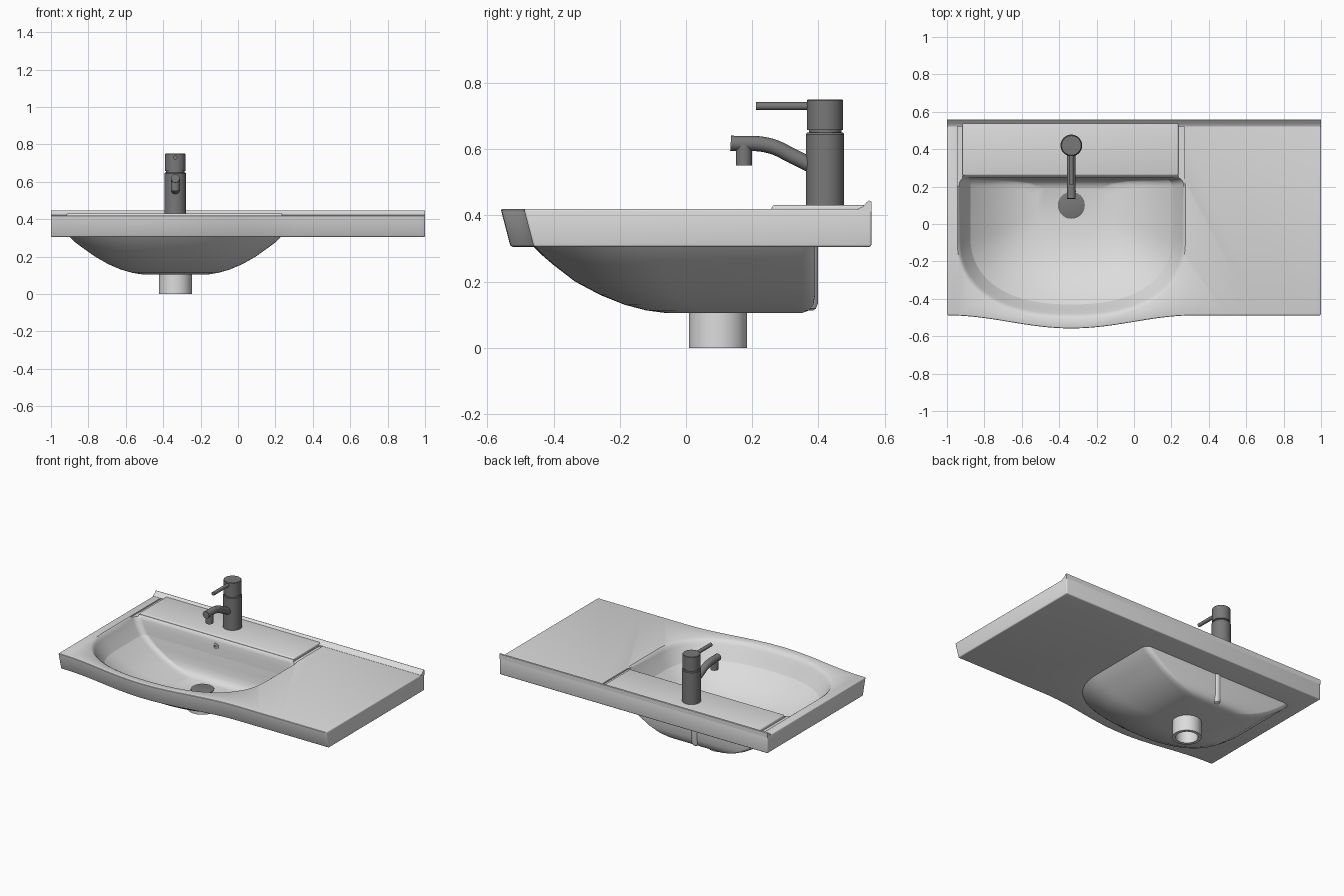
import bpy, bmesh
from math import sin, cos, pi, radians
from mathutils import Vector

cube = bpy.data.objects.get("Cube")
if cube:
    bpy.data.objects.remove(cube, do_unlink=True)

CENTRE = -0.335  # shared centre line of bowl, drain and tap


def make_material(name, value):
    mat = bpy.data.materials.new(name)
    mat.use_nodes = True
    colour = (value, value, value, 1)
    mat.diffuse_color = colour
    mat.node_tree.nodes["Principled BSDF"].inputs["Base Color"].default_value = colour
    return mat


ceramic = make_material("white ceramic", 0.72)
metal = make_material("dark grey metal", 0.19)


def loft(name, rings, mat, closed=False):
    """Skin a list of equal rings; cap the ends unless the loft closes on itself."""
    bm = bmesh.new()
    loops = [[bm.verts.new(p) for p in ring] for ring in rings]
    pairs = list(zip(loops, loops[1:]))
    if closed:
        pairs.append((loops[-1], loops[0]))
    for a, b in pairs:
        for i in range(len(a)):
            j = (i + 1) % len(a)
            bm.faces.new((a[i], a[j], b[j], b[i]))
    if not closed:
        bm.faces.new(loops[0])
        bm.faces.new(loops[-1])
    bmesh.ops.recalc_face_normals(bm, faces=bm.faces)
    mesh = bpy.data.meshes.new(name)
    bm.to_mesh(mesh)
    bm.free()
    mesh.materials.append(mat)
    obj = bpy.data.objects.new(name, mesh)
    bpy.context.collection.objects.link(obj)
    return obj


def turned(name, profile, y, mat, closed=False, sides=48):
    """Turn (radius, z) points about a vertical axis on the centre line."""
    rings = [[(CENTRE + r * cos(2 * pi * i / sides), y + r * sin(2 * pi * i / sides), z)
              for i in range(sides)] for r, z in profile]
    return loft(name, rings, mat, closed)


def box(name, low, high, mat):
    corners = [(0, 0), (1, 0), (1, 1), (0, 1)]
    pick = (low, high)
    rings = [[(pick[i][0], pick[j][1], z) for i, j in corners] for z in (low[2], high[2])]
    return loft(name, rings, mat)


def tube(name, points, radius, mat):
    curve = bpy.data.curves.new(name, "CURVE")
    curve.dimensions = "3D"
    curve.bevel_depth = radius
    curve.bevel_resolution = 6
    curve.use_fill_caps = True
    spline = curve.splines.new("BEZIER")
    spline.bezier_points.add(len(points) - 1)
    for knot, (y, z) in zip(spline.bezier_points, points):
        knot.co = Vector((CENTRE, y, z))
        knot.handle_left_type = knot.handle_right_type = "AUTO"
    curve.materials.append(mat)
    obj = bpy.data.objects.new(name, curve)
    bpy.context.collection.objects.link(obj)
    bpy.ops.object.select_all(action="DESELECT")
    obj.select_set(True)
    bpy.context.view_layer.objects.active = obj
    bpy.ops.object.convert(target="MESH")
    return bpy.context.view_layer.objects.active


def apply(obj, kind, **settings):
    mod = obj.modifiers.new(kind.lower(), kind)
    for key, value in settings.items():
        setattr(mod, key, value)
    bpy.context.view_layer.objects.active = obj
    bpy.ops.object.modifier_apply(modifier=mod.name)


def round_edges(obj, width, segments=3):
    apply(obj, "BEVEL", width=width, segments=segments, limit_method="ANGLE",
          angle_limit=radians(40))


def bowl_ring(z, half, front, back, corner=0.04):
    """D-shaped outline: square back with small corners, rounded front."""
    depth = half * 0.69
    mid = front + depth
    ring = []
    for i in range(49):
        t = pi * i / 48
        c, s = cos(t), max(sin(t), 0)
        x = half * abs(c) ** 0.85 * (1 if c > 0 else -1)
        ring.append((CENTRE + x, mid - depth * s ** 0.85, z))
    for side, start in ((-1, pi), (1, pi / 2)):
        for i in range(7):
            t = start - pi / 2 * i / 6
            ring.append((CENTRE + side * (half - corner) + corner * cos(t),
                         back - corner + corner * sin(t), z))
    return ring


# Countertop with a wavy, inward-leaning front edge
def front_edge(x):
    off = min(abs(x - CENTRE) / 0.665, 1)
    return -0.49 - 0.035 * (1 + cos(pi * off))


def top_ring(z, lean):
    xs = [-1 + i / 32 for i in range(65)]
    return [(x, front_edge(x) + lean, z) for x in xs] + [(1, 0.56, z), (-1, 0.56, z)]


countertop = loft("countertop", [top_ring(0.305, 0.03), top_ring(0.42, 0)], ceramic)
round_edges(countertop, 0.007)

# Bowl shell, hollowed by the same cutter that opens the countertop
outer = [(0.305, 0.565, -0.46, 0.39), (0.28, 0.54, -0.435, 0.39), (0.25, 0.5, -0.4, 0.39),
         (0.2, 0.43, -0.335, 0.39), (0.16, 0.36, -0.26, 0.39), (0.13, 0.29, -0.185, 0.385),
         (0.113, 0.23, -0.12, 0.372), (0.105, 0.18, -0.06, 0.35)]
inner = [(0.45, 0.63, -0.525, 0.27), (0.42, 0.61, -0.505, 0.258), (0.412, 0.6, -0.492, 0.25),
         (0.395, 0.592, -0.48, 0.246), (0.36, 0.575, -0.462, 0.243), (0.305, 0.54, -0.43, 0.24),
         (0.25, 0.475, -0.37, 0.238), (0.2, 0.395, -0.295, 0.236), (0.165, 0.32, -0.215, 0.23),
         (0.143, 0.25, -0.135, 0.218), (0.13, 0.18, -0.05, 0.19)]
bowl = loft("bowl", [bowl_ring(*level) for level in outer], ceramic)
cutter = loft("bowl_cutter", [bowl_ring(*level) for level in inner], ceramic)
grooves = [box("groove_cutter", (x, 0.2, 0.411), (x + 0.028, 0.52, 0.5), ceramic)
           for x in (-0.945, 0.238)]
for target, tools in ((bowl, [cutter]), (countertop, [cutter] + grooves)):
    for tool in tools:
        apply(target, "BOOLEAN", object=tool, operation="DIFFERENCE", solver="EXACT")
for tool in [cutter] + grooves:
    bpy.data.objects.remove(tool, do_unlink=True)

# Raised tap deck and the upstand along the back
deck = box("tap_deck", (-0.917, 0.259, 0.408), (0.237, 0.55, 0.431), ceramic)
round_edges(deck, 0.008)
lip = [(0.52, 0.41), (0.52, 0.421), (0.535, 0.427), (0.546, 0.44), (0.553, 0.445),
       (0.56, 0.442), (0.56, 0.41)]
loft("back_upstand", [[(x, y, z) for y, z in lip] for x in (-1, 1)], ceramic)

# Overflow channel behind the bowl and overflow ring inside it
turned("overflow_channel", [(0.01, 0.112), (0.02, 0.118), (0.027, 0.135), (0.027, 0.31)],
       0.372, ceramic)
overflow = turned("overflow_ring", [(0.012, 0), (0.012, 0.007), (0.02, 0.007), (0.02, 0)],
                  0, ceramic, closed=True)
hole = turned("overflow_hole", [(0.012, 0), (0.012, 0.002)], 0, metal)
for part in (overflow, hole):
    part.rotation_euler.x = radians(90)
    part.location = (0, 0.245, 0.365)

# Drain pipe and strainer
turned("drain_pipe", [(0.088, 0), (0.088, 0.11), (0.068, 0.11), (0.068, 0)], 0.097,
       ceramic, closed=True)
turned("drain_strainer", [(0.072, 0.125), (0.072, 0.134), (0.06, 0.138)], 0.1, metal)

# Tap: body, lever head, lever, spout and nozzle
TAP_Y = 0.42
turned("tap_body", [(0.058, 0.425), (0.058, 0.645), (0.054, 0.65)], TAP_Y, metal)
turned("tap_neck", [(0.049, 0.64), (0.049, 0.67)], TAP_Y, metal)
turned("tap_head", [(0.055, 0.658), (0.055, 0.747), (0.052, 0.75)], TAP_Y, metal)
tube("tap_lever", [(0.4, 0.73), (0.212, 0.73)], 0.012, metal)
tube("tap_spout", [(0.4, 0.54), (0.33, 0.575), (0.25, 0.611), (0.135, 0.618)], 0.023, metal)
turned("tap_nozzle", [(0.024, 0.55), (0.024, 0.615)], 0.175, metal)

# Smooth shading with crisp edges
for obj in bpy.context.scene.objects:
    if obj.type == "MESH":
        bpy.ops.object.select_all(action="DESELECT")
        obj.select_set(True)
        bpy.context.view_layer.objects.active = obj
        bpy.ops.object.shade_smooth_by_angle(angle=radians(35))
